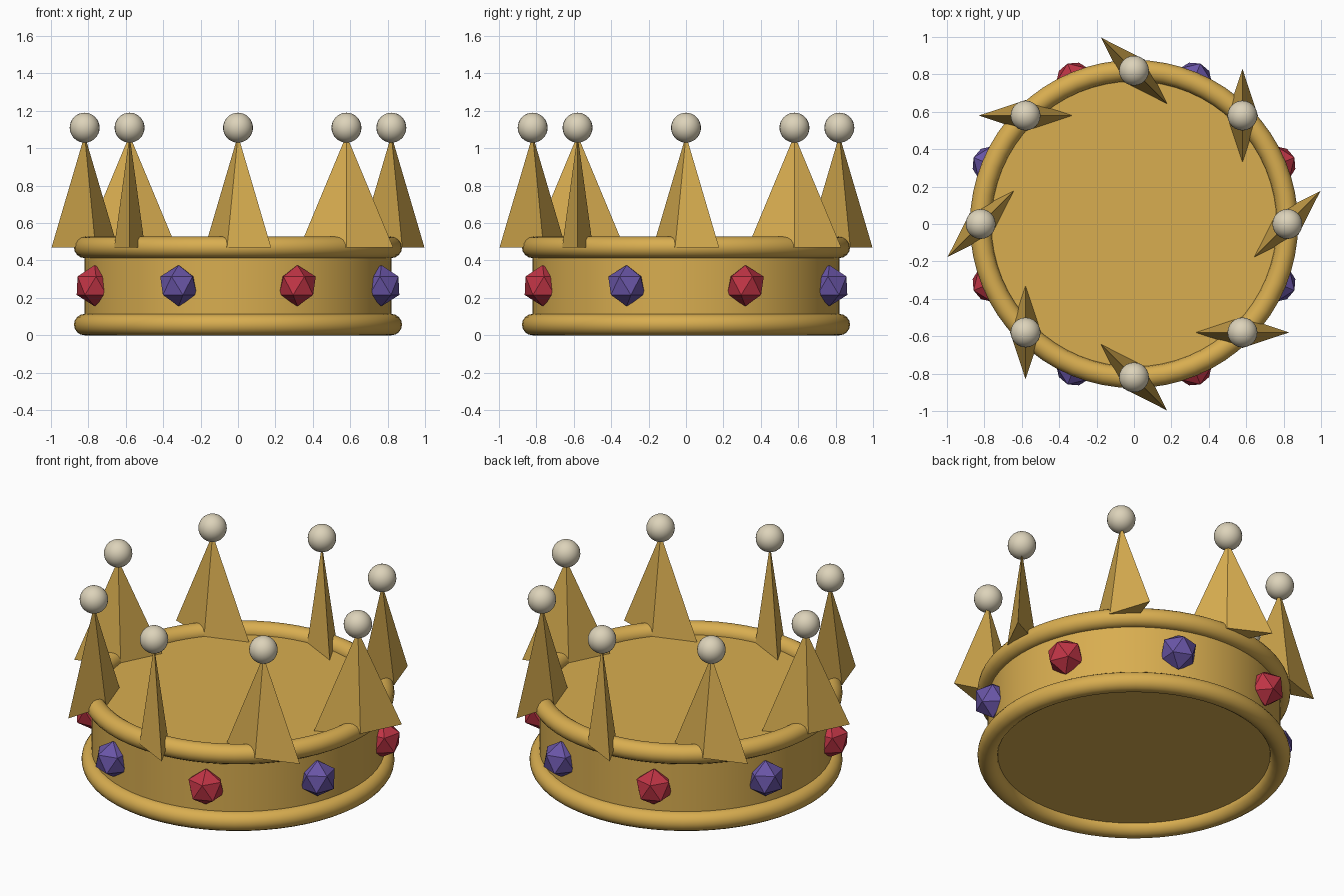
import bpy
from math import cos, sin, radians

cube = bpy.data.objects.get("Cube")
if cube:
    bpy.data.objects.remove(cube, do_unlink=True)


def make_material(name, rgb):
    mat = bpy.data.materials.new(name)
    mat.use_nodes = True
    colour = (*rgb, 1.0)
    mat.diffuse_color = colour
    mat.node_tree.nodes["Principled BSDF"].inputs["Base Color"].default_value = colour
    return mat


GOLD = make_material("gold", (0.69, 0.42, 0.08))
PEARL = make_material("pearl", (0.72, 0.65, 0.49))
RED = make_material("ruby red", (0.53, 0.035, 0.06))
PURPLE = make_material("amethyst purple", (0.14, 0.09, 0.38))


def finish(name, mat, smooth=False):
    """Name and colour the part that was just added."""
    obj = bpy.context.object
    obj.name = obj.data.name = name
    obj.data.materials.append(mat)
    if smooth:
        bpy.ops.object.shade_smooth_by_angle(angle=radians(40))
    return obj


RADIUS = 0.82      # centre line of the band, rims and spikes
TUBE = 0.057       # thickness of the rims
LOW, HIGH = TUBE, 0.47

# Solid band, closed above and below
bpy.ops.mesh.primitive_cylinder_add(vertices=64, radius=RADIUS, depth=HIGH - LOW,
                                    location=(0, 0, (LOW + HIGH) / 2))
finish("band", GOLD, smooth=True)

# Rounded rims
for name, z in (("lower_rim", LOW), ("upper_rim", HIGH)):
    bpy.ops.mesh.primitive_torus_add(major_radius=RADIUS, minor_radius=TUBE,
                                     major_segments=64, minor_segments=16,
                                     location=(0, 0, z))
    finish(name, GOLD, smooth=True)

# Thin four-sided spikes, each twisted off the rim and topped with a pearl
SPIKE = 0.60
for i in range(8):
    turn = radians(45 * i)
    x, y = RADIUS * cos(turn), RADIUS * sin(turn)
    bpy.ops.mesh.primitive_cone_add(vertices=4, radius1=0.25, radius2=0, depth=SPIKE,
                                    location=(x, y, HIGH + SPIKE / 2),
                                    rotation=(0, 0, turn + radians(45)))
    spike = finish(f"spike_{i + 1}", GOLD)
    spike.scale.y = 0.33
    bpy.ops.mesh.primitive_uv_sphere_add(segments=24, ring_count=16, radius=0.08,
                                         location=(x, y, 1.11))
    finish(f"pearl_{i + 1}", PEARL, smooth=True)

# Faceted gems around the band, in alternating colours
for i in range(8):
    turn = radians(45 * i + 22.5)
    bpy.ops.mesh.primitive_ico_sphere_add(subdivisions=1, radius=0.11,
                                          location=(0.83 * cos(turn), 0.83 * sin(turn), 0.265),
                                          rotation=(0, 0, turn))
    finish(f"gem_{i + 1}", PURPLE if i % 2 else RED)
